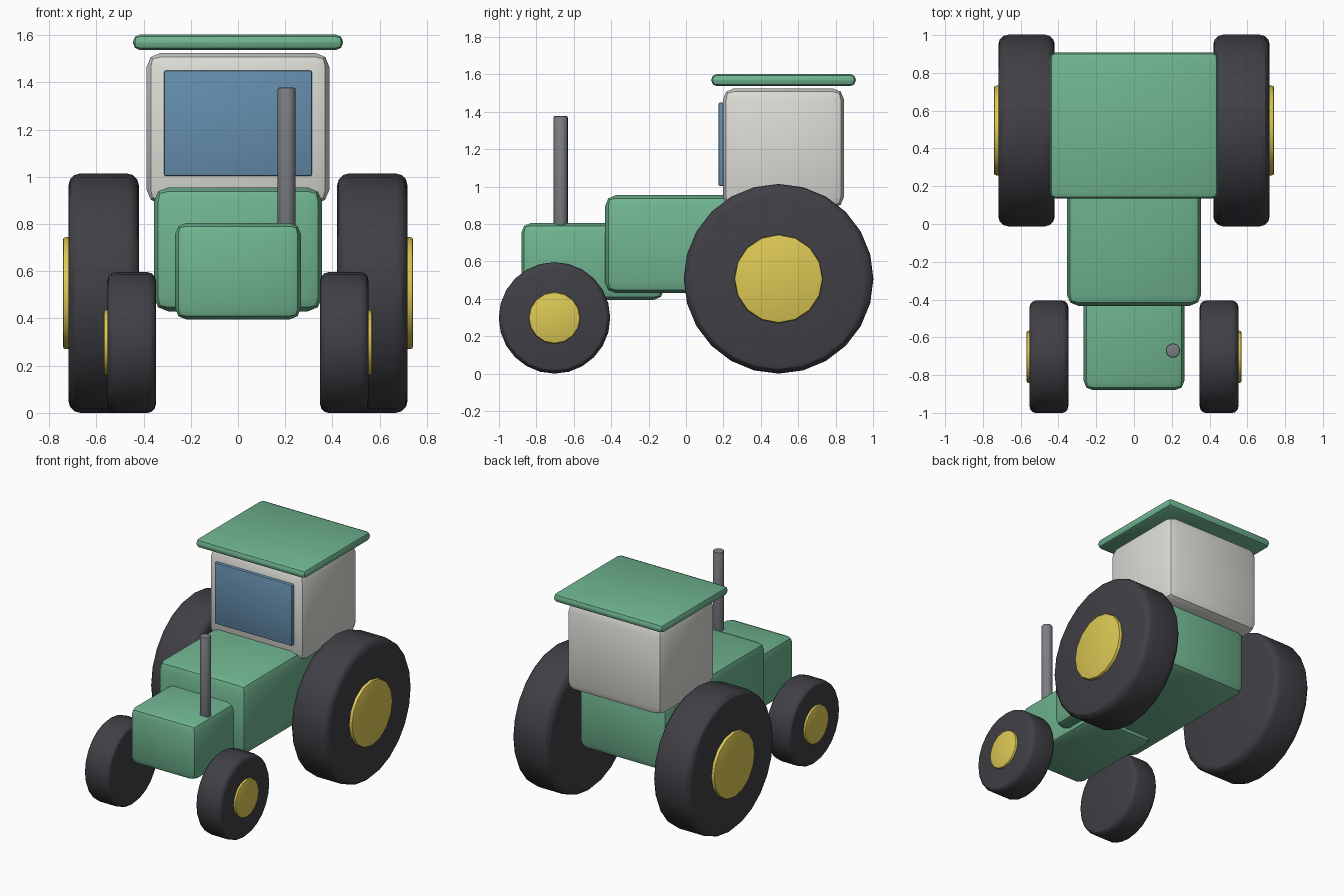
import bpy, bmesh
from math import radians, pi
from mathutils import Matrix, Vector

if "Cube" in bpy.data.objects:
    bpy.data.objects.remove(bpy.data.objects["Cube"])


def material(name, rgb):
    m = bpy.data.materials.new(name)
    m.diffuse_color = (*rgb, 1)
    m.use_nodes = True
    m.node_tree.nodes["Principled BSDF"].inputs["Base Color"].default_value = m.diffuse_color
    return m


GREEN = material("green_paint", (0.16, 0.46, 0.28))
YELLOW = material("yellow_paint", (0.72, 0.58, 0.09))
RUBBER = material("rubber", (0.05, 0.05, 0.06))
GLASS = material("glass", (0.13, 0.27, 0.42))
CREAM = material("cab_paint", (0.72, 0.72, 0.68))
STEEL = material("steel", (0.2, 0.21, 0.23))


def finish(name, bm, mat):
    bmesh.ops.recalc_face_normals(bm, faces=bm.faces)
    mesh = bpy.data.meshes.new(name)
    bm.to_mesh(mesh)
    bm.free()
    mesh.materials.append(mat)
    ob = bpy.data.objects.new(name, mesh)
    bpy.context.collection.objects.link(ob)
    bpy.ops.object.select_all(action='DESELECT')
    ob.select_set(True)
    bpy.context.view_layer.objects.active = ob
    bpy.ops.object.shade_smooth_by_angle(angle=radians(30))
    return ob


def box(name, lo, hi, bevel, mat):
    """Rounded box between two corners."""
    lo, hi = Vector(lo), Vector(hi)
    bm = bmesh.new()
    bmesh.ops.create_cube(bm, size=1, matrix=Matrix.Translation((lo + hi) / 2)
                          @ Matrix.Diagonal((*(hi - lo), 1)))
    bmesh.ops.bevel(bm, geom=bm.edges[:], offset=bevel, segments=2,
                    profile=0.5, affect='EDGES')
    return finish(name, bm, mat)


def cylinder(name, centre, radius, depth, sides, bevel, segs, mat, along_x=True):
    """Cylinder with rounded rims, lying along x or standing along z."""
    turn = Matrix.Rotation(pi / 2, 4, 'Y') if along_x else Matrix.Identity(4)
    bm = bmesh.new()
    bmesh.ops.create_cone(bm, cap_ends=True, segments=sides, radius1=radius,
                          radius2=radius, depth=depth,
                          matrix=Matrix.Translation(centre) @ turn)
    rims = [e for e in bm.edges if any(len(f.verts) > 4 for f in e.link_faces)]
    bmesh.ops.bevel(bm, geom=rims, offset=bevel, segments=segs,
                    profile=0.5, affect='EDGES')
    return finish(name, bm, mat)


# Bodywork
box("nose", (-0.267, -0.88, 0.395), (0.267, -0.12, 0.805), 0.05, GREEN)
box("main_body", (-0.356, -0.433, 0.43), (0.356, 0.745, 0.955), 0.06, GREEN)

# Cab, windscreen and roof
box("cab", (-0.387, 0.197, 0.885), (0.387, 0.845, 1.525), 0.06, CREAM)
box("windscreen", (-0.313, 0.174, 1.003), (0.313, 0.21, 1.45), 0.008, GLASS)
box("roof", (-0.445, 0.135, 1.537), (0.445, 0.908, 1.602), 0.03, GREEN)

# Exhaust pipe
cylinder("exhaust_pipe", (0.206, -0.67, 1.064), 0.038, 0.628, 16, 0.008, 2,
         STEEL, along_x=False)

# Wheels: y, radius, inner x, outer x, rounding, hub radius, hub outer x
WHEELS = {
    "rear": (0.495, 0.507, 0.42, 0.718, 0.05, 0.237, 0.741),
    "front": (-0.703, 0.298, 0.348, 0.553, 0.035, 0.138, 0.569),
}
for place, (y, r, x0, x1, rnd, hub_r, hub_x) in WHEELS.items():
    for side, s in (("left", -1), ("right", 1)):
        cylinder(f"{place}_{side}_tyre", (s * (x0 + x1) / 2, y, r), r,
                 x1 - x0, 24, rnd, 3, RUBBER)
        cylinder(f"{place}_{side}_hub", (s * (hub_x - 0.04), y, r), hub_r,
                 0.08, 16, 0.01, 2, YELLOW)
